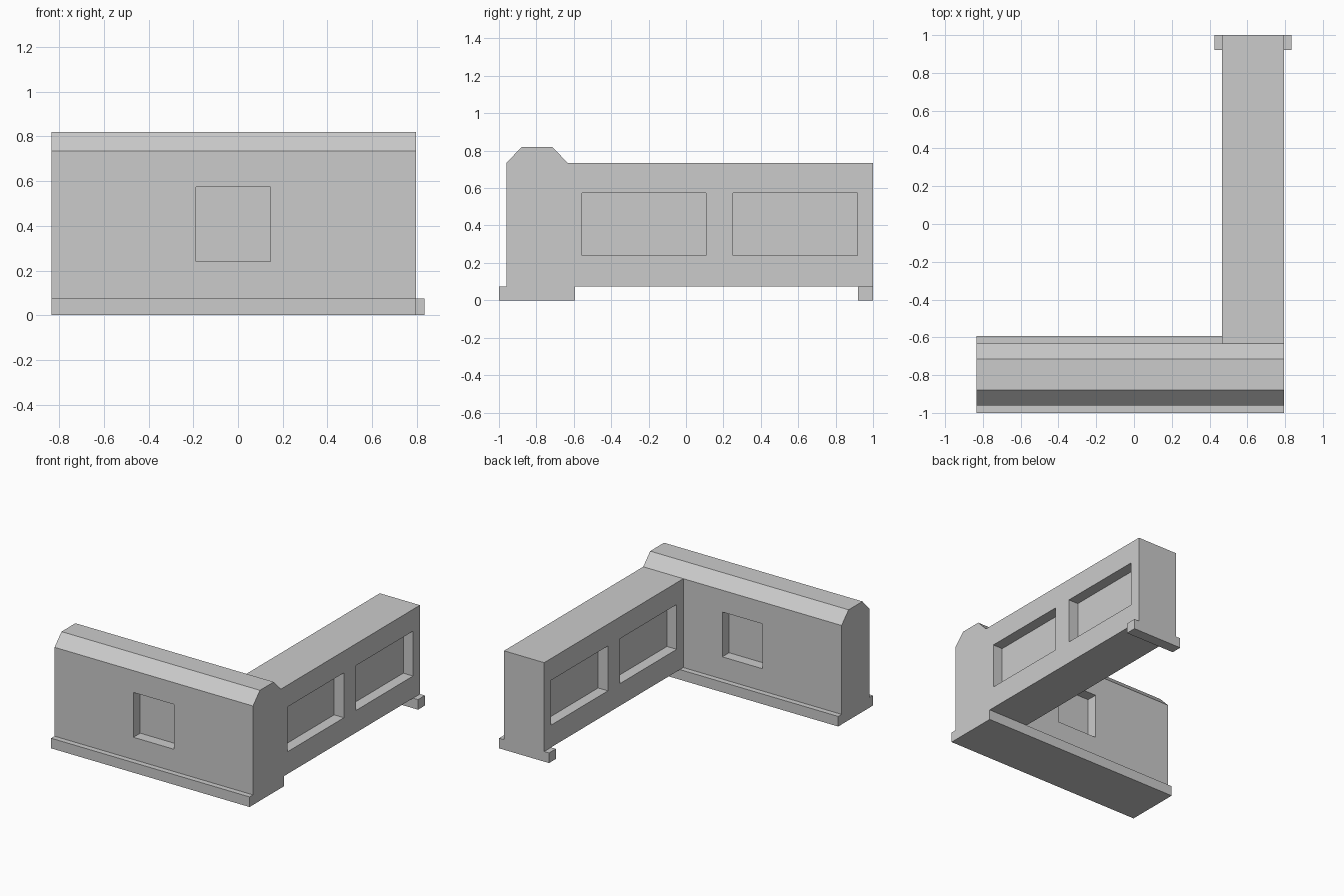
import bpy
import bmesh
from mathutils import Matrix

if "Cube" in bpy.data.objects:
    bpy.data.objects.remove(bpy.data.objects["Cube"])


def add_box(bm, x0, x1, y0, y1, z0, z1):
    centre = ((x0 + x1) / 2, (y0 + y1) / 2, (z0 + z1) / 2)
    size = (x1 - x0, y1 - y0, z1 - z0, 1)
    bmesh.ops.create_cube(bm, size=1, matrix=Matrix.Translation(centre) @ Matrix.Diagonal(size))


def finish(bm, name):
    bmesh.ops.recalc_face_normals(bm, faces=bm.faces)
    mesh = bpy.data.meshes.new(name)
    bm.to_mesh(mesh)
    bm.free()
    obj = bpy.data.objects.new(name, mesh)
    bpy.context.collection.objects.link(obj)
    return obj


def boxes(name, *bounds):
    bm = bmesh.new()
    for b in bounds:
        add_box(bm, *b)
    return finish(bm, name)


def cut(obj, cutter):
    mod = obj.modifiers.new("recesses", 'BOOLEAN')
    mod.operation = 'DIFFERENCE'
    mod.solver = 'EXACT'
    mod.object = cutter
    bpy.context.view_layer.objects.active = obj
    bpy.ops.object.modifier_apply(modifier=mod.name)
    bpy.data.objects.remove(cutter)


DEPTH = 0.08
SILL, HEAD = 0.24, 0.573
FOOT, TOP = 0.075, 0.735
X0, X1, XI = -0.835, 0.795, 0.465
YF, YB = -0.96, -0.633

# Front wall: plinth and chamfered coping profile, extruded along x
profile = [(-1, 0), (-1, FOOT), (YF, FOOT), (YF, TOP), (-0.878, 0.82),
           (-0.715, 0.82), (YB, TOP), (YB, FOOT), (-0.593, FOOT), (-0.593, 0)]
bm = bmesh.new()
face = bm.faces.new([bm.verts.new((X0, y, z)) for y, z in profile])
ext = bmesh.ops.extrude_face_region(bm, geom=[face])
bmesh.ops.translate(bm, vec=(X1 - X0, 0, 0),
                    verts=[v for v in ext["geom"] if isinstance(v, bmesh.types.BMVert)])
front_wall = finish(bm, "front_wall")

# Square recess on both faces of the front wall
cut(front_wall, boxes("front_cutter", *[
    (-0.187, 0.145, y0, y1, SILL, HEAD)
    for y0, y1 in ((YF - 0.1, YF + DEPTH), (YB - DEPTH, YB + 0.1))]))

# Side wall with two wide recesses on each face
side_wall = boxes("side_wall", (XI, X1, YB, 1, FOOT, TOP))
cut(side_wall, boxes("side_cutter", *[
    (x0, x1, y0, y1, SILL, HEAD)
    for x0, x1 in ((XI - 0.1, XI + DEPTH), (X1 - DEPTH, X1 + 0.1))
    for y0, y1 in ((-0.555, 0.108), (0.252, 0.918))]))

# Foot under the far end of the side wall
boxes("end_foot", (XI - 0.04, X1 + 0.04, 0.92, 1, 0, FOOT))
